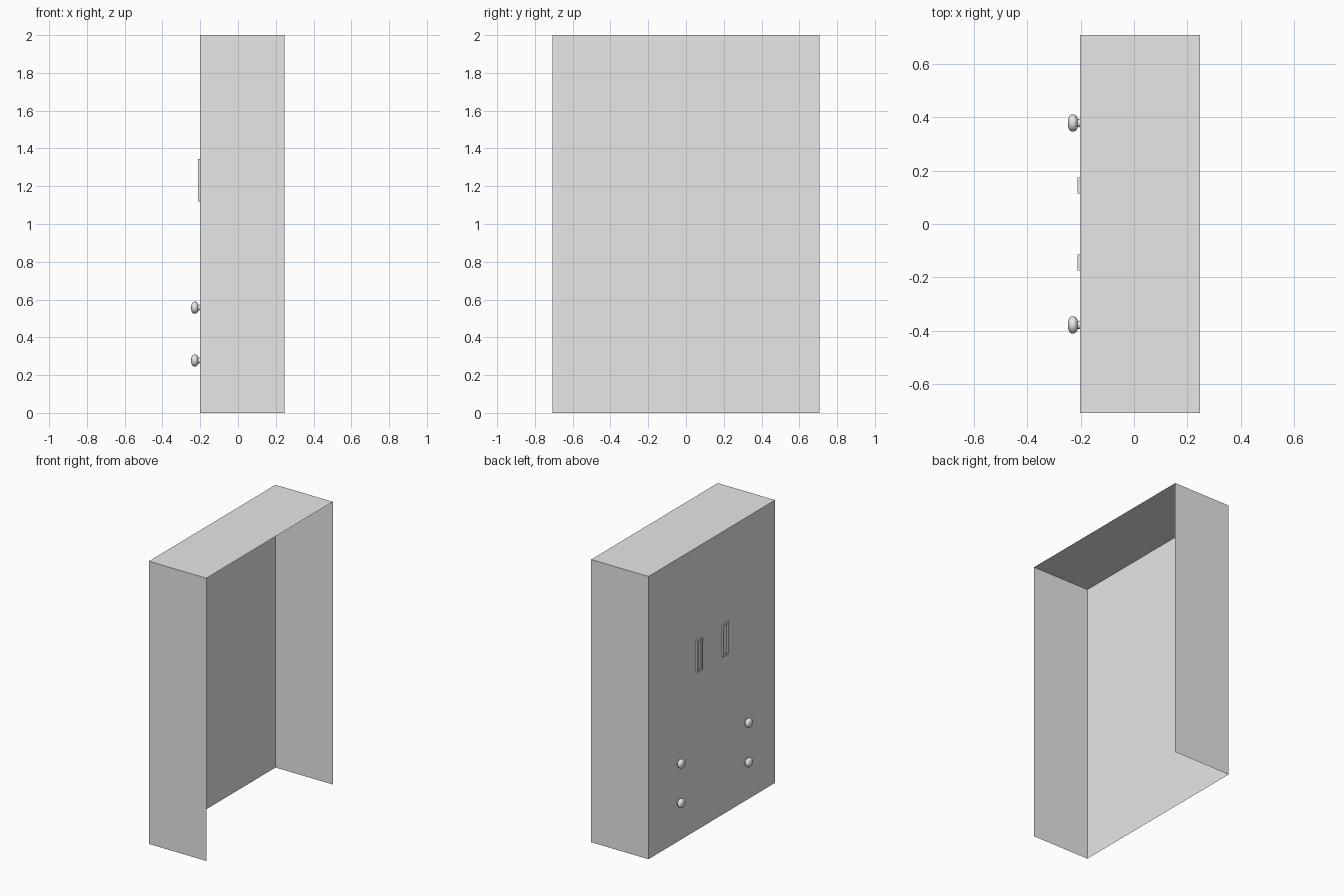
import bpy, bmesh, math
from mathutils import Matrix, Vector

if "Cube" in bpy.data.objects:
    bpy.data.objects.remove(bpy.data.objects["Cube"], do_unlink=True)

BACK, OPEN, HALF_W, HEIGHT = -0.202, 0.247, 0.7075, 2.0

grey = bpy.data.materials.new("light_grey")
grey.use_nodes = True
grey.diffuse_color = (0.8, 0.8, 0.8, 1)
grey.node_tree.nodes["Principled BSDF"].inputs["Base Color"].default_value = (0.8, 0.8, 0.8, 1)


def finish(bm, name, smooth=False):
    mesh = bpy.data.meshes.new(name)
    bm.to_mesh(mesh)
    bm.free()
    mesh.materials.append(grey)
    obj = bpy.data.objects.new(name, mesh)
    bpy.context.collection.objects.link(obj)
    if smooth:
        bpy.ops.object.select_all(action="DESELECT")
        obj.select_set(True)
        bpy.context.view_layer.objects.active = obj
        bpy.ops.object.shade_smooth_by_angle(angle=math.radians(40))
    return obj


def box(lo, hi):
    lo, hi = Vector(lo), Vector(hi)
    bm = bmesh.new()
    bmesh.ops.create_cube(bm, size=1, matrix=Matrix.Translation((lo + hi) / 2)
                          @ Matrix.Diagonal((*(hi - lo), 1)))
    bm.normal_update()
    return bm


# Thin sheet cover, open on the +x side and underneath
bm = box((BACK, -HALF_W, 0), (OPEN, HALF_W, HEIGHT))
openings = [f for f in bm.faces if f.normal.x > 0.9 or f.normal.z < -0.9]
bmesh.ops.delete(bm, geom=openings, context="FACES")
finish(bm, "cover_shell")


# Recessed grip: thin plate with a sunken slot
def grip(name, y):
    bm = box((BACK - 0.01, y - 0.03, 1.12), (BACK, y + 0.03, 1.345))
    face = next(f for f in bm.faces if f.normal.x < -0.9)
    bmesh.ops.inset_region(bm, faces=[face], thickness=0.014)
    slot = bmesh.ops.extrude_face_region(bm, geom=[face])["geom"]
    bmesh.ops.delete(bm, geom=[face], context="FACES_ONLY")
    verts = [v for v in slot if isinstance(v, bmesh.types.BMVert)]
    bmesh.ops.translate(bm, verts=verts, vec=(0.009, 0, 0))
    finish(bm, name)


# Knob: (distance out from the panel, radius) profile spun about x
KNOB = [(0, 0.016), (0.009, 0.015), (0.011, 0.022), (0.016, 0.029),
        (0.023, 0.032), (0.031, 0.032), (0.038, 0.028), (0.043, 0.02),
        (0.0455, 0.01), (0.046, 0)]


def knob(name, y, z):
    bm = bmesh.new()
    verts = [bm.verts.new((BACK - d, y + r, z)) for d, r in KNOB]
    edges = [bm.edges.new(pair) for pair in zip(verts, verts[1:])]
    bmesh.ops.spin(bm, geom=verts + edges, cent=(BACK, y, z), axis=(1, 0, 0),
                   angle=math.tau, steps=24)
    bmesh.ops.remove_doubles(bm, verts=bm.verts, dist=0.0001)
    bmesh.ops.recalc_face_normals(bm, faces=bm.faces)
    finish(bm, name, smooth=True)


for side, s in (("front", -1), ("rear", 1)):
    grip(f"{side}_grip", s * 0.144)
    for level, z in (("lower", 0.277), ("upper", 0.557)):
        knob(f"{side}_{level}_knob", s * 0.378, z)
